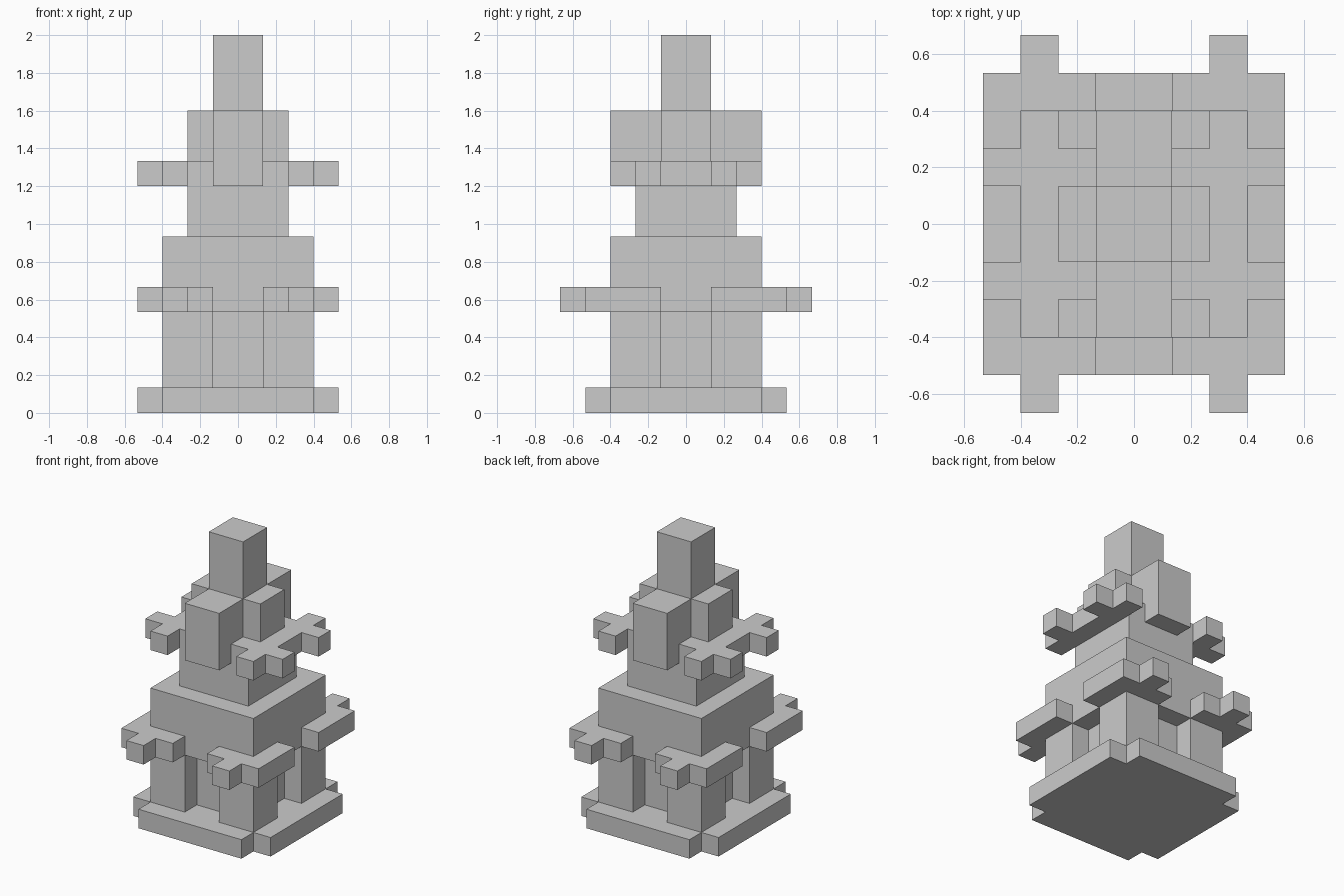
import bpy, bmesh

if "Cube" in bpy.data.objects:
    bpy.data.objects.remove(bpy.data.objects["Cube"])

U = 2 / 15  # one block


def prism(name, outline, z0, z1, mirror=(False, False)):
    """Extrude an outline (in blocks) from z0 to z1, optionally mirrored in x / y."""
    bm = bmesh.new()
    face = bm.faces.new([bm.verts.new((x * U, y * U, z0 * U)) for x, y in outline])
    ext = bmesh.ops.extrude_face_region(bm, geom=[face])
    top = [v for v in ext["geom"] if isinstance(v, bmesh.types.BMVert)]
    bmesh.ops.translate(bm, verts=top, vec=(0, 0, (z1 - z0) * U))
    bmesh.ops.recalc_face_normals(bm, faces=bm.faces)
    mesh = bpy.data.meshes.new(name)
    bm.to_mesh(mesh)
    bm.free()
    obj = bpy.data.objects.new(name, mesh)
    bpy.context.collection.objects.link(obj)
    if any(mirror):
        mod = obj.modifiers.new("Mirror", "MIRROR")
        mod.use_axis = (*mirror, False)
        mod.use_mirror_merge = False
    return obj


def rect(x0, x1, y0, y1):
    return [(x0, y0), (x1, y0), (x1, y1), (x0, y1)]


def cross(a, b, c, d):
    """Plus outline: arm (a wide, b long) in x and arm (c wide, d long) in y, half sizes."""
    quarter = [(b, a), (c, a), (c, d)]
    return (quarter + [(-x, y) for x, y in reversed(quarter)]
            + [(-x, -y) for x, y in quarter] + [(x, -y) for x, y in reversed(quarter)])


# Plinth with notched corners
prism("base", cross(3, 4, 3, 4), 0, 1)

# Lower storey: recessed core and four corner pillars
prism("lower_core", rect(-2, 2, -2, 2), 1, 4)
prism("corner_pillars", rect(1, 3, 1, 3), 1, 4, (True, True))
prism("lower_block", rect(-3, 3, -3, 3), 4, 7)

# Eaves wrapping each corner, with a stub pointing to front or back
prism("corner_eaves",
      [(3, 1), (4, 1), (4, 4), (3, 4), (3, 5), (2, 5), (2, 4), (1, 4), (1, 3), (3, 3)],
      4, 5, (True, True))

# Upper storey
prism("upper_block", rect(-2, 2, -2, 2), 7, 9)
prism("upper_cross", cross(1, 2, 1, 3), 9, 12)

# Branching side brackets
half = [(3, 1), (4, 1), (4, 2), (3, 2), (3, 3), (2, 3), (2, 2), (1, 2)]
prism("side_brackets", half + [(x, -y) for x, y in reversed(half)], 9, 10, (True, False))

# Spire
prism("spire", rect(-1, 1, -1, 1), 12, 15)
